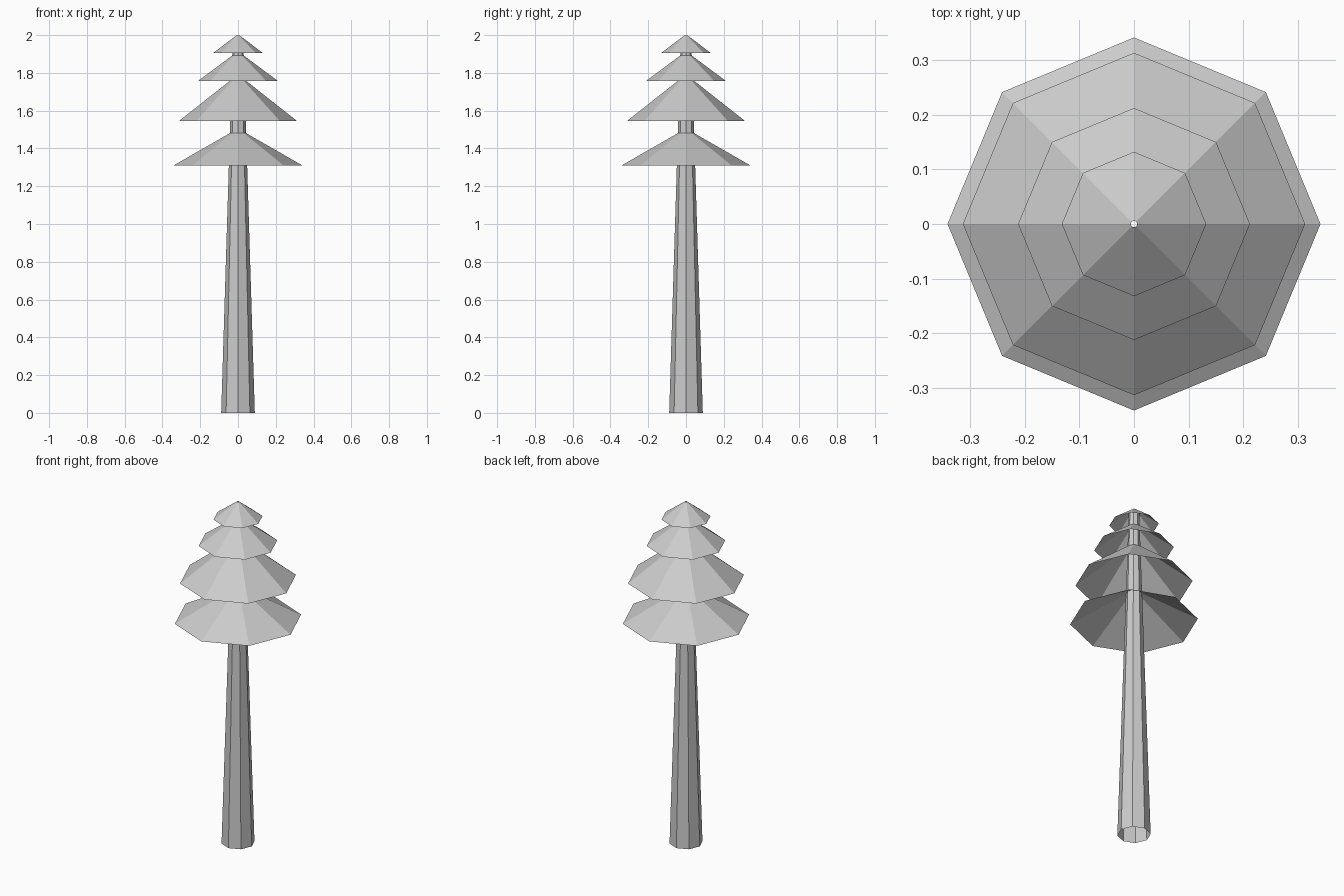
import bpy
import bmesh
import math

cube = bpy.data.objects.get("Cube")
if cube:
    bpy.data.objects.remove(cube, do_unlink=True)

SIDES = 8

# One plain grey for the whole tree
grey = bpy.data.materials.new("plain_grey")
grey.use_nodes = True
colour = (0.6, 0.6, 0.6, 1.0)
grey.diffuse_color = colour
grey.node_tree.nodes["Principled BSDF"].inputs["Base Color"].default_value = colour


def open_cone(name, bottom_radius, bottom_z, top_radius, top_z):
    """Hollow eight-sided cone with no caps, corners on the axes."""
    bm = bmesh.new()
    rings = []
    for radius, z in ((bottom_radius, bottom_z), (top_radius, top_z)):
        angles = [math.tau * i / SIDES for i in range(SIDES)]
        rings.append([bm.verts.new((radius * math.cos(a), radius * math.sin(a), z))
                      for a in angles])
    low, high = rings
    for i in range(SIDES):
        j = (i + 1) % SIDES
        bm.faces.new((low[i], low[j], high[j], high[i]))
    mesh = bpy.data.meshes.new(name)
    bm.to_mesh(mesh)
    bm.free()
    mesh.materials.append(grey)
    obj = bpy.data.objects.new(name, mesh)
    bpy.context.collection.objects.link(obj)
    return obj


# Tapered trunk, open at both ends
open_cone("trunk", 0.089, 0.0, 0.028, 1.975)

# Four tiers of branches, widest at the bottom
open_cone("bottom_branches", 0.341, 1.31, 0.041, 1.482)
open_cone("lower_branches", 0.313, 1.545, 0.034, 1.765)
open_cone("upper_branches", 0.212, 1.757, 0.030, 1.892)
open_cone("top_branches", 0.132, 1.905, 0.006, 2.0)
